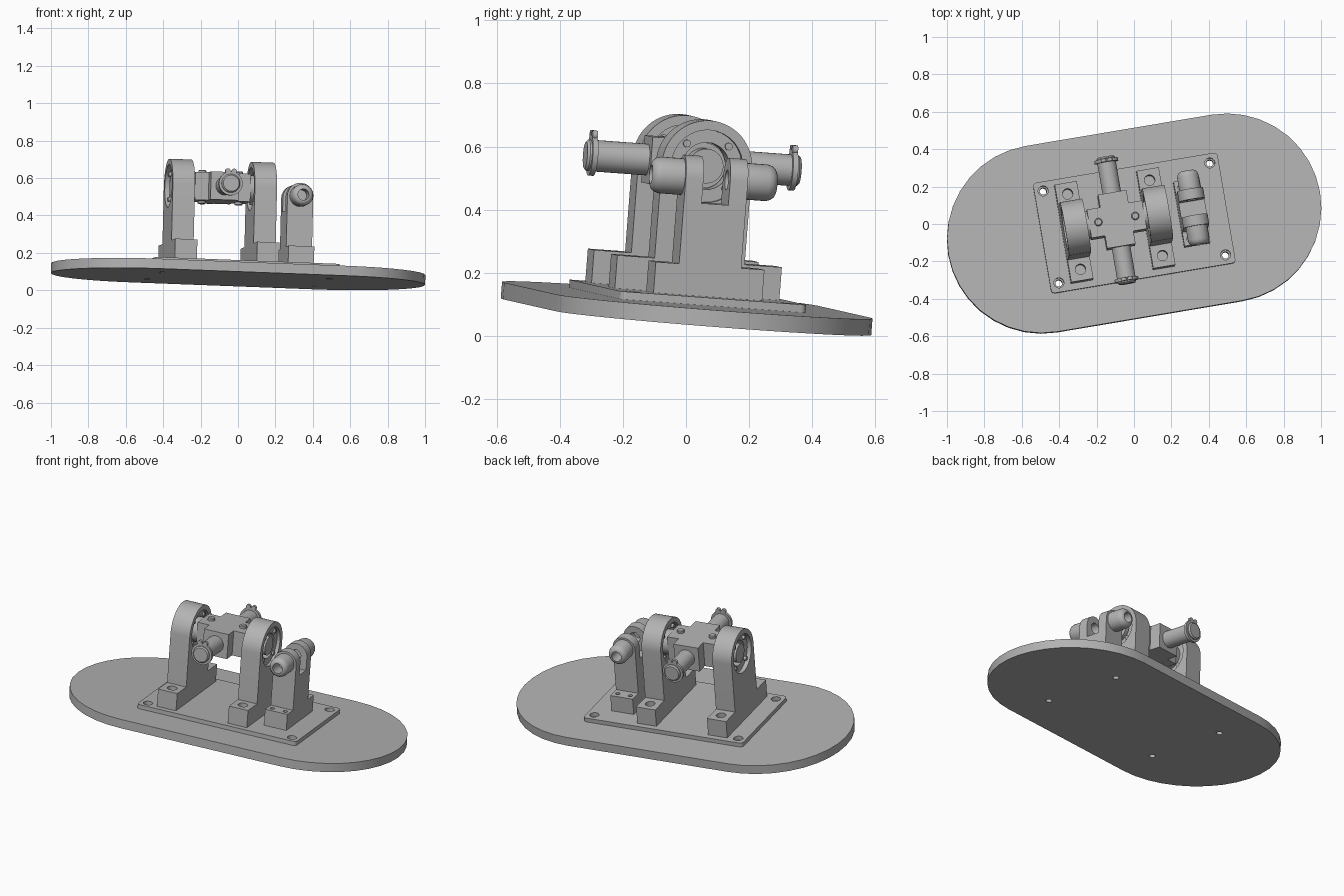
import bpy, bmesh, math
from mathutils import Matrix, Vector

cube = bpy.data.objects.get("Cube")
if cube:
    bpy.data.objects.remove(cube)

# One grey for everything
grey = bpy.data.materials.new("machined_grey")
grey.use_nodes = True
GREY = (0.45, 0.45, 0.45, 1)
grey.diffuse_color = GREY
grey.node_tree.nodes["Principled BSDF"].inputs["Base Color"].default_value = GREY

# Tilted assembly frame: u along the base, v across it, w out of it
turn = math.radians(9.7)
n = Vector((0.025, 0.078, 1)).normalized()
u = Vector((math.cos(turn), math.sin(turn), 0))
u = (u - n * u.dot(n)).normalized()
v = n.cross(u)
FRAME = Matrix.Translation((0, 0, 0.0605)) @ Matrix((u, v, n)).transposed().to_4x4()

BASE_TOP, PLATE_TOP, FOOT_TOP = 0.053, 0.078, 0.183
AXIS_W = 0.485
POST_U = (-0.33, 0.115)
MID_U = sum(POST_U) / 2
CLEVIS_U, CLEVIS_W = 0.31, 0.45


def make(name, bm):
    bmesh.ops.recalc_face_normals(bm, faces=bm.faces)
    mesh = bpy.data.meshes.new(name)
    bm.to_mesh(mesh)
    bm.free()
    mesh.materials.append(grey)
    ob = bpy.data.objects.new(name, mesh)
    bpy.context.collection.objects.link(ob)
    ob.matrix_world = FRAME
    return ob


def prism(bm, points, axis, lo, hi):
    """Extrude a 2D outline along axis x (outline v,w), y (u,w) or z (u,v)."""
    def place(p, d):
        return {"x": (d, p[0], p[1]), "y": (p[0], d, p[1]), "z": (p[0], p[1], d)}[axis]
    face = bm.faces.new([bm.verts.new(place(p, lo)) for p in points])
    out = bmesh.ops.extrude_face_region(bm, geom=[face])["geom"]
    shift = Vector(place((0, 0), hi - lo))
    bmesh.ops.translate(bm, vec=shift, verts=[e for e in out if isinstance(e, bmesh.types.BMVert)])


def box(bm, u0, u1, v0, v1, w0, w1):
    prism(bm, [(u0, v0), (u1, v0), (u1, v1), (u0, v1)], "z", w0, w1)


def arc(cx, cy, r, a0, a1, steps):
    angles = [math.radians(a0 + (a1 - a0) * i / steps) for i in range(steps + 1)]
    return [(cx + r * math.cos(a), cy + r * math.sin(a)) for a in angles]


def disc(bm, cx, cy, r, axis, lo, hi, sides=32):
    prism(bm, arc(cx, cy, r, 0, 360, sides)[:-1], axis, lo, hi)


def turned(bm, profile, centre, direction, sides=32):
    """Lathe a (distance, radius) profile around a direction."""
    rot = Vector(direction).to_track_quat("Z", "Y").to_matrix()
    rings = []
    for d, r in profile:
        ring = [bm.verts.new(Vector(centre) + rot @ Vector((p[0], p[1], d)))
                for p in arc(0, 0, r, 0, 360, sides)[:-1]]
        rings.append(ring)
    for a, b in zip(rings, rings[1:]):
        for i in range(sides):
            j = (i + 1) % sides
            bm.faces.new((a[i], a[j], b[j], b[i]))
    bm.faces.new(rings[0])
    bm.faces.new(rings[-1])


def cut(ob, cutter_bm):
    cutter = make("cutter", cutter_bm)
    cutter.hide_render = True
    mod = ob.modifiers.new("holes", "BOOLEAN")
    mod.operation, mod.solver, mod.object = "DIFFERENCE", "EXACT", cutter
    bpy.context.view_layer.update()
    done = bpy.data.meshes.new_from_object(ob.evaluated_get(bpy.context.evaluated_depsgraph_get()))
    ob.modifiers.clear()
    ob.data = done
    bpy.data.objects.remove(cutter)


parts = []
corners = [(a * 0.452, b * 0.25) for a in (-1, 1) for b in (-1, 1)]

# Rounded base and rectangular mounting plate, drilled at four corners
bm = bmesh.new()
prism(bm, arc(0.503, 0, 0.505, -90, 90, 18) + arc(-0.503, 0, 0.505, 90, 270, 18), "z", 0, BASE_TOP)
base = make("base", bm)
bm = bmesh.new()
outline = []
for a, b, start in ((1, 1, 0), (-1, 1, 90), (-1, -1, 180), (1, -1, 270)):
    outline += arc(a * 0.48, b * 0.28, 0.02, start, start + 90, 4)
prism(bm, outline, "z", BASE_TOP, PLATE_TOP)
plate = make("mounting_plate", bm)
for ob, r in ((base, 0.018), (plate, 0.027)):
    bm = bmesh.new()
    for a, b in corners:
        disc(bm, a, b, r, "z", -0.1, 0.2, 24)
    cut(ob, bm)
parts += [base, plate]

# Two bearing posts with feet, bores, rings and ring bolts
for side, pu, name in ((-1, POST_U[0], "left"), (1, POST_U[1], "right")):
    bm = bmesh.new()
    half = 0.145
    shape = [(-0.265, PLATE_TOP), (0.265, PLATE_TOP), (0.265, FOOT_TOP), (half, FOOT_TOP)]
    shape += arc(0, AXIS_W, half, 0, 180, 28)
    shape += [(-half, FOOT_TOP), (-0.265, FOOT_TOP)]
    prism(bm, shape, "x", pu - 0.06, pu + 0.06)
    post = make(name + "_bearing_post", bm)
    bm = bmesh.new()
    disc(bm, 0, AXIS_W, 0.115, "x", pu - 0.2, pu + 0.2)
    for b in (-0.205, 0.205):
        disc(bm, pu, b, 0.028, "z", 0.12, 0.3, 24)
    cut(post, bm)

    bm = bmesh.new()
    disc(bm, 0, AXIS_W, 0.115, "x", pu - 0.035, pu + 0.04)
    ring = make(name + "_bearing_ring", bm)
    bm = bmesh.new()
    disc(bm, 0, AXIS_W, 0.075, "x", pu - 0.2, pu + 0.2)
    cut(ring, bm)

    bm = bmesh.new()
    for b, w in arc(0, AXIS_W, 0.095, 45, 315, 3):
        disc(bm, b, w, 0.012, "x", pu - 0.05, pu + 0.05, 16)
    bolts = make(name + "_ring_bolts", bm)
    parts += [post, ring, bolts]

# Cross-shaped trunnion block
bm = bmesh.new()
s, a, b = 0.077, 0.15, 0.146
cross = [(s, s), (s, b), (-s, b), (-s, s), (-a, s), (-a, -s),
         (-s, -s), (-s, -b), (s, -b), (s, -s), (a, -s), (a, s)]
prism(bm, [(MID_U + p, q) for p, q in cross], "z", AXIS_W - 0.075, AXIS_W + 0.075)
parts.append(make("cross_block", bm))

# Shaft through the bearings, cross pins, clips and block bolts
bm = bmesh.new()
disc(bm, 0, AXIS_W, 0.055, "x", POST_U[0] - 0.045, POST_U[1] + 0.045)
for side in (-1, 1):
    disc(bm, 0, AXIS_W, 0.073, "x", MID_U + side * 0.145, MID_U + side * 0.2)
parts.append(make("bearing_shaft", bm))
for side, name in ((-1, "front"), (1, "back")):
    bm = bmesh.new()
    turned(bm, [(0.14, 0.05), (0.337, 0.05), (0.345, 0.043)], (MID_U, 0, AXIS_W), (0, side, 0))
    parts.append(make(name + "_cross_pin", bm))
    bm = bmesh.new()
    turned(bm, [(0.314, 0.064), (0.331, 0.064)], (MID_U, 0, AXIS_W), (0, side, 0))
    v0, v1 = sorted((side * 0.314, side * 0.331))
    for e in (-0.017, 0.017):
        disc(bm, MID_U + e, AXIS_W + 0.066, 0.014, "y", v0, v1, 16)
    parts.append(make(name + "_pin_clip", bm))
bm = bmesh.new()
for side in (-1, 1):
    for up in (-1, 1):
        turned(bm, [(0.07, 0.021), (0.087, 0.021), (0.091, 0.016)],
               (MID_U + side * 0.1, 0, AXIS_W), (0, 0, up), 20)
parts.append(make("block_bolts", bm))

# Clevis: foot, column and two round-topped prongs
bm = bmesh.new()
slot, width, saddle = 0.043, 0.07, 0.372
box(bm, CLEVIS_U - width, CLEVIS_U + width, -0.175, 0.175, PLATE_TOP, FOOT_TOP - 0.007)
foot = make("clevis_foot", bm)
bm = bmesh.new()
for b in (-0.14, 0.14):
    for e in (-0.04, 0.04):
        disc(bm, CLEVIS_U + e, b, 0.013, "z", 0.13, 0.3, 16)
cut(foot, bm)
parts.append(foot)
bm = bmesh.new()
box(bm, CLEVIS_U - width, CLEVIS_U + width, -0.1, 0.1, FOOT_TOP - 0.01, saddle)
parts.append(make("clevis_column", bm))
for side, name in ((-1, "front"), (1, "back")):
    bm = bmesh.new()
    shape = [(CLEVIS_U - width, saddle), (CLEVIS_U + width, saddle)]
    shape += arc(CLEVIS_U, CLEVIS_W, width, 0, 180, 24)
    prism(bm, shape, "y", *sorted((side * slot, side * 0.1)))
    prong = make(name + "_clevis_prong", bm)
    bm = bmesh.new()
    disc(bm, CLEVIS_U, CLEVIS_W, 0.032, "y", -0.3, 0.3, 24)
    cut(prong, bm)
    # Rounded hollow boss outside each prong
    bm = bmesh.new()
    turned(bm, [(0.098, 0.058), (0.172, 0.058), (0.186, 0.054), (0.196, 0.046), (0.201, 0.036),
                (0.201, 0.03), (0.12, 0.03)], (CLEVIS_U, 0, CLEVIS_W), (0, side, 0))
    parts += [prong, make(name + "_clevis_boss", bm)]

# Smooth round surfaces, keep hard edges
bpy.ops.object.select_all(action="DESELECT")
for ob in parts:
    ob.select_set(True)
bpy.context.view_layer.objects.active = parts[0]
bpy.ops.object.shade_smooth_by_angle(angle=math.radians(30))
